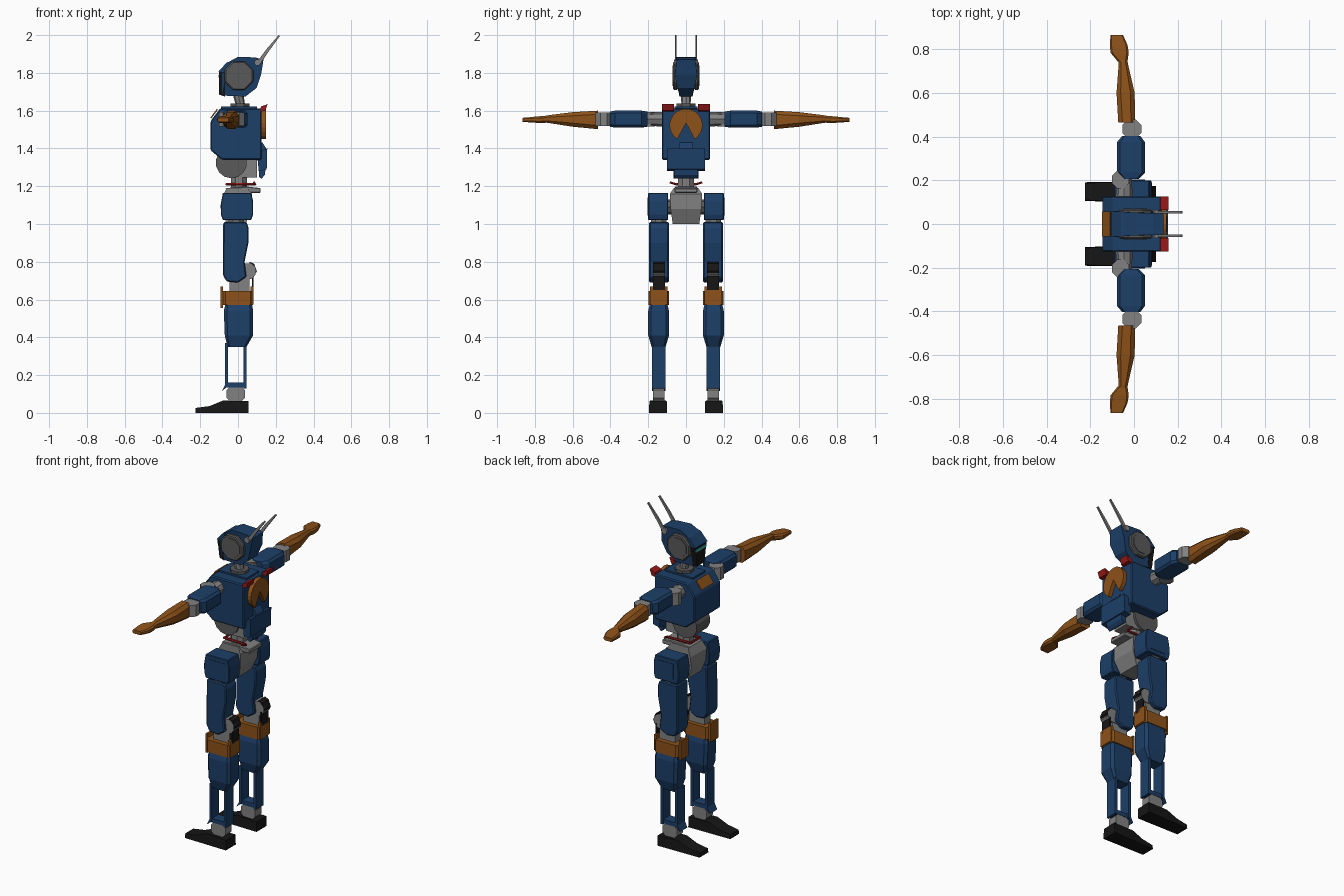
import bpy, bmesh, math
from mathutils import Vector


def mat(name, rgb):
    m = bpy.data.materials.new(name)
    m.diffuse_color = (*rgb, 1)
    return m


BLUE = mat("blue_paint", (0.012, 0.05, 0.14))
ORANGE = mat("orange_paint", (0.27, 0.085, 0.01))
BLACK = mat("black_rubber", (0.008, 0.008, 0.008))
RED = mat("red_paint", (0.3, 0.01, 0.01))
TEAL = mat("teal_light", (0.05, 0.5, 0.45))
DARK = mat("dark_metal", (0.1, 0.1, 0.1))
GREY = mat("grey_metal", (0.22, 0.22, 0.22))


def rings_to_object(name, rings, m=GREY, mirror=False, bevel=0):
    """Skin a list of closed rings, cap both ends, optionally mirror across y = 0."""
    bm = bmesh.new()
    vs = [[bm.verts.new(p) for p in r] for r in rings]
    n = len(vs[0])
    for a, b in zip(vs, vs[1:]):
        for i in range(n):
            bm.faces.new((a[i], a[(i + 1) % n], b[(i + 1) % n], b[i]))
    bm.faces.new(vs[0])
    bm.faces.new(vs[-1][::-1])
    bmesh.ops.recalc_face_normals(bm, faces=bm.faces)
    me = bpy.data.meshes.new(name)
    bm.to_mesh(me)
    bm.free()
    me.materials.append(m)
    ob = bpy.data.objects.new(name, me)
    bpy.context.collection.objects.link(ob)
    if bevel:
        b = ob.modifiers.new("bevel", "BEVEL")
        b.width, b.segments = bevel, 1
    if mirror:
        mm = ob.modifiers.new("mirror", "MIRROR")
        mm.use_axis = (False, True, False)
        mm.use_mirror_merge = False
    return ob


def prism(name, pts, c, w, m=GREY, axis='y', **kw):
    """Extrude a profile by half width w (or a per-point third value) about c."""
    def put(p, s):
        t = c + s * (p[2] if len(p) > 2 else w)
        return {'y': (p[0], t, p[1]), 'x': (t, p[0], p[1]), 'z': (p[0], p[1], t)}[axis]
    return rings_to_object(name, [[put(p, s) for p in pts] for s in (-1, 1)], m, **kw)


def box(name, x0, x1, y0, y1, z0, z1, m=GREY, **kw):
    pts = [(x0, z0), (x1, z0), (x1, z1), (x0, z1)]
    return prism(name, pts, (y0 + y1) / 2, (y1 - y0) / 2, m, **kw)


def disc(name, u, v, r, c, w, m=GREY, axis='y', n=8, **kw):
    pts = [(u + r * math.cos(math.tau * (i + .5) / n),
            v + r * math.sin(math.tau * (i + .5) / n)) for i in range(n)]
    return prism(name, pts, c, w, m, axis, **kw)


def loft(name, axis, sections, m=GREY, ch=0.25, **kw):
    """Chamfered sections (t, a0, a1, b0, b1) along y (a=x, b=z) or z (a=x, b=y)."""
    rings = []
    for t, a0, a1, b0, b1 in sections:
        k = ch * min(a1 - a0, b1 - b0)
        ring = [(a0 + k, b0), (a1 - k, b0), (a1, b0 + k), (a1, b1 - k),
                (a1 - k, b1), (a0 + k, b1), (a0, b1 - k), (a0, b0 + k)]
        rings.append([(a, t, b) if axis == 'y' else (a, b, t) for a, b in ring])
    return rings_to_object(name, rings, m, **kw)


def tube(name, p, q, r0, r1, m=GREY, n=8, **kw):
    p, q = Vector(p), Vector(q)
    rot = (q - p).to_track_quat('Z', 'Y')
    rings = [[o + rot @ Vector((r * math.cos(math.tau * i / n), r * math.sin(math.tau * i / n), 0))
              for i in range(n)] for o, r in ((p, r0), (q, r1))]
    return rings_to_object(name, rings, m, **kw)


# Head: shell, face screen, eye strip, ears, antennae
prism("head_shell", [(-0.085, 1.68, .035), (-0.085, 1.80, .055), (-0.055, 1.855, .055),
                     (0, 1.885, .052), (0.09, 1.882, .05), (0.135, 1.87, .048),
                     (0.122, 1.79, .06), (0.098, 1.72, .045), (0.04, 1.675, .033)], 0, 0, BLUE)
prism("face_screen", [(-0.10, 1.685, .035), (-0.07, 1.675, .035), (-0.07, 1.81, .056),
                      (-0.10, 1.81, .056)], 0, 0, BLACK)
box("eye_strip", -0.104, -0.098, -0.05, 0.05, 1.775, 1.79, TEAL)
prism("brow", [(-0.105, 1.805), (-0.06, 1.805), (-0.045, 1.86), (-0.06, 1.855)], 0, 0.058, BLUE)
disc("ear_disc", 0.005, 1.785, 0.082, 0.056, 0.012, DARK, mirror=True, bevel=0.006)
disc("ear_cap", 0.005, 1.785, 0.06, 0.066, 0.006, DARK, mirror=True)
disc("antenna_pivot", 0.103, 1.855, 0.018, 0.054, 0.01, mirror=True)
prism("antenna", [(0.095, 1.85), (0.115, 1.843), (0.16, 1.91), (0.222, 1.995), (0.215, 2.0),
                  (0.15, 1.925)], 0.054, 0.005, mirror=True)

# Neck
tube("neck", (0.02, 0, 1.60), (0, 0, 1.69), 0.022, 0.028)
disc("neck_collar", 0.01, 0, 0.055, 1.618, 0.02, DARK, axis='z')

# Chest shell, badge and shoulder straps
prism("chest_shell", [(-0.145, 1.39), (-0.085, 1.34), (0.125, 1.34), (0.125, 1.612),
                      (-0.095, 1.612), (-0.145, 1.545)], 0, 0.127, BLUE, bevel=0.006)
prism("chest_badge", [(-0.141, 1.558), (-0.107, 1.604), (-0.111, 1.611), (-0.147, 1.562)],
      0, 0.058, ORANGE)
box("chest_top_plate", -0.09, 0.1, -0.06, 0.06, 1.605, 1.622, BLUE)
prism("strap_end", [(0.115, 1.595), (0.145, 1.60), (0.157, 1.635), (0.122, 1.622)],
      0.095, 0.031, RED, mirror=True)

# Back disc with a wedge cut, lower back plate
arc = [math.radians(-58 + 296 * i / 18) for i in range(19)]
prism("back_disc", [(0, 1.535)] + [(.087 * math.cos(a), 1.523 + .087 * math.sin(a)) for a in arc],
      0.137, 0.012, ORANGE, axis='x')
prism("back_ridge", [(0.11, 1.37), (0.15, 1.40), (0.13, 1.43), (0.11, 1.44)], 0, 0.035, BLUE)
prism("lower_back_plate", [(0.10, 1.38), (0.155, 1.40), (0.152, 1.29), (0.11, 1.28)],
      0, 0.10, BLUE)
prism("lower_back_tip", [(0.11, 1.32), (0.15, 1.32), (0.142, 1.26), (0.125, 1.24), (0.11, 1.25)],
      0, 0.064, BLUE)

# Abdomen drum, spine, pelvis
disc("abdomen_drum", -0.035, 1.325, 0.083, 0, 0.065, DARK, n=14)
box("abdomen_block", -0.02, 0.10, -0.05, 0.05, 1.245, 1.35)
disc("spine_joint", 0.005, 0, 0.046, 1.22, 0.035, axis='z')
prism("waist_plate", [(-0.07, 1.19), (0.0, 1.165), (0.12, 1.165), (0.12, 1.19), (0.05, 1.198)],
      0, 0.06, bevel=0.004)
tube("waist_hose", (-0.06, 0.045, 1.21), (0.09, 0.05, 1.21), 0.007, 0.007, RED, 6, mirror=True)
tube("waist_hose_end", (0.09, 0.05, 1.21), (0.085, 0.085, 1.22), 0.007, 0.006, RED, 6, mirror=True)
tube("waist_hose_front", (-0.06, -0.05, 1.21), (-0.06, 0.05, 1.21), 0.007, 0.007, RED, 6)
prism("pelvis", [(-0.06, 1.00, .065), (0.04, 1.00, .07), (0.075, 1.08, .082), (0.075, 1.16, .085),
                 (0.05, 1.19, .065), (-0.06, 1.19, .065), (-0.085, 1.14, .08), (-0.085, 1.07, .07)],
      0, 0)
tube("hip_axle", (-0.005, 0.06, 1.09), (-0.005, 0.11, 1.09), 0.04, 0.04, DARK, mirror=True)

# Legs
prism("hip_block", [(-0.08, 1.02), (0.07, 1.02), (0.08, 1.05), (0.08, 1.12), (0.07, 1.165),
                    (-0.08, 1.165), (-0.092, 1.10), (-0.09, 1.05)], 0.147, 0.053, BLUE,
      mirror=True, bevel=0.004)
box("hip_side_panel", -0.055, 0.05, 0.195, 0.203, 1.045, 1.14, BLUE, mirror=True)
disc("thigh_swivel", -0.01, 0.145, 0.045, 1.01, 0.025, axis='z', mirror=True)
prism("thigh", [(-0.078, 1.01), (0.045, 1.01), (0.056, 0.98), (0.055, 0.90), (0.035, 0.80),
                (0.045, 0.72), (0.0, 0.69), (-0.06, 0.695), (-0.08, 0.73)], 0.143, 0.052, BLUE,
      mirror=True, bevel=0.006)
disc("knee_joint", 0.052, 0.75, 0.045, 0.143, 0.032, mirror=True)
box("knee_link", -0.045, 0.06, 0.115, 0.17, 0.63, 0.72, mirror=True)
box("knee_back_strap", 0.073, 0.083, 0.11, 0.175, 0.65, 0.735, BLACK, mirror=True)
prism("knee_back_pad", [(0.083, 0.72), (0.10, 0.75), (0.085, 0.79), (0.06, 0.80), (0.07, 0.72)],
      0.143, 0.031, BLACK, mirror=True)
loft("knee_band", 'z', [(0.57, -0.08, 0.08, 0.09, 0.198), (0.645, -0.08, 0.08, 0.09, 0.198)],
     ORANGE, 0.12, mirror=True)
box("knee_band_back", 0.065, 0.083, 0.098, 0.19, 0.575, 0.67, ORANGE, mirror=True)
box("knee_pad", -0.092, -0.08, 0.105, 0.182, 0.555, 0.67, ORANGE, mirror=True)
loft("shin", 'z', [(0.35, -0.055, 0.045, 0.108, 0.182), (0.41, -0.07, 0.08, 0.09, 0.2),
                   (0.54, -0.075, 0.08, 0.09, 0.2), (0.57, -0.068, 0.075, 0.097, 0.193)],
     BLUE, 0.14, mirror=True)
box("shin_front_bar", -0.068, -0.052, 0.108, 0.18, 0.14, 0.37, BLUE, mirror=True)
box("shin_back_bar", 0.03, 0.045, 0.108, 0.18, 0.13, 0.37, BLUE, mirror=True)
box("shin_base", -0.06, 0.04, 0.112, 0.176, 0.135, 0.16, BLUE, mirror=True)
prism("ankle_flap", [(-0.085, 0.115), (-0.055, 0.14), (-0.05, 0.16), (-0.068, 0.15)],
      0.144, 0.036, BLUE, mirror=True)
disc("ankle_joint", -0.012, 0.10, 0.052, 0.144, 0.03, mirror=True)
prism("foot", [(-0.225, 0, .043), (0.055, 0, .048), (0.055, 0.062, .046), (-0.08, 0.065, .042),
               (-0.15, 0.036, .042), (-0.225, 0.026, .038)], 0.148, 0, BLACK, mirror=True)

# Arms, stretched along y
tube("shoulder_axle", (-0.045, 0.11, 1.555), (-0.045, 0.22, 1.555), 0.04, 0.034, mirror=True)
disc("shoulder_joint", -0.062, 0.203, 0.043, 1.555, 0.038, axis='z', mirror=True)
loft("upper_arm", 'y', [(0.205, -0.05, 0.02, 1.515, 1.595), (0.235, -0.078, 0.05, 1.51, 1.6),
                        (0.375, -0.078, 0.05, 1.51, 1.6), (0.402, -0.055, 0.03, 1.515, 1.595)],
     BLUE, 0.15, mirror=True)
disc("elbow_joint", -0.01, 0.435, 0.047, 1.555, 0.035, axis='z', mirror=True)
loft("forearm", 'y', [(0.465, -0.072, 0.005, 1.502, 1.6), (0.60, -0.08, 0.003, 1.515, 1.592),
                      (0.735, -0.07, -0.028, 1.536, 1.575), (0.76, -0.07, -0.032, 1.538, 1.57)],
     ORANGE, mirror=True)
loft("hand", 'y', [(0.745, -0.075, -0.03, 1.535, 1.572), (0.785, -0.108, -0.024, 1.535, 1.57),
                   (0.82, -0.11, -0.03, 1.538, 1.566), (0.865, -0.108, -0.05, 1.54, 1.562)],
     ORANGE, mirror=True)
